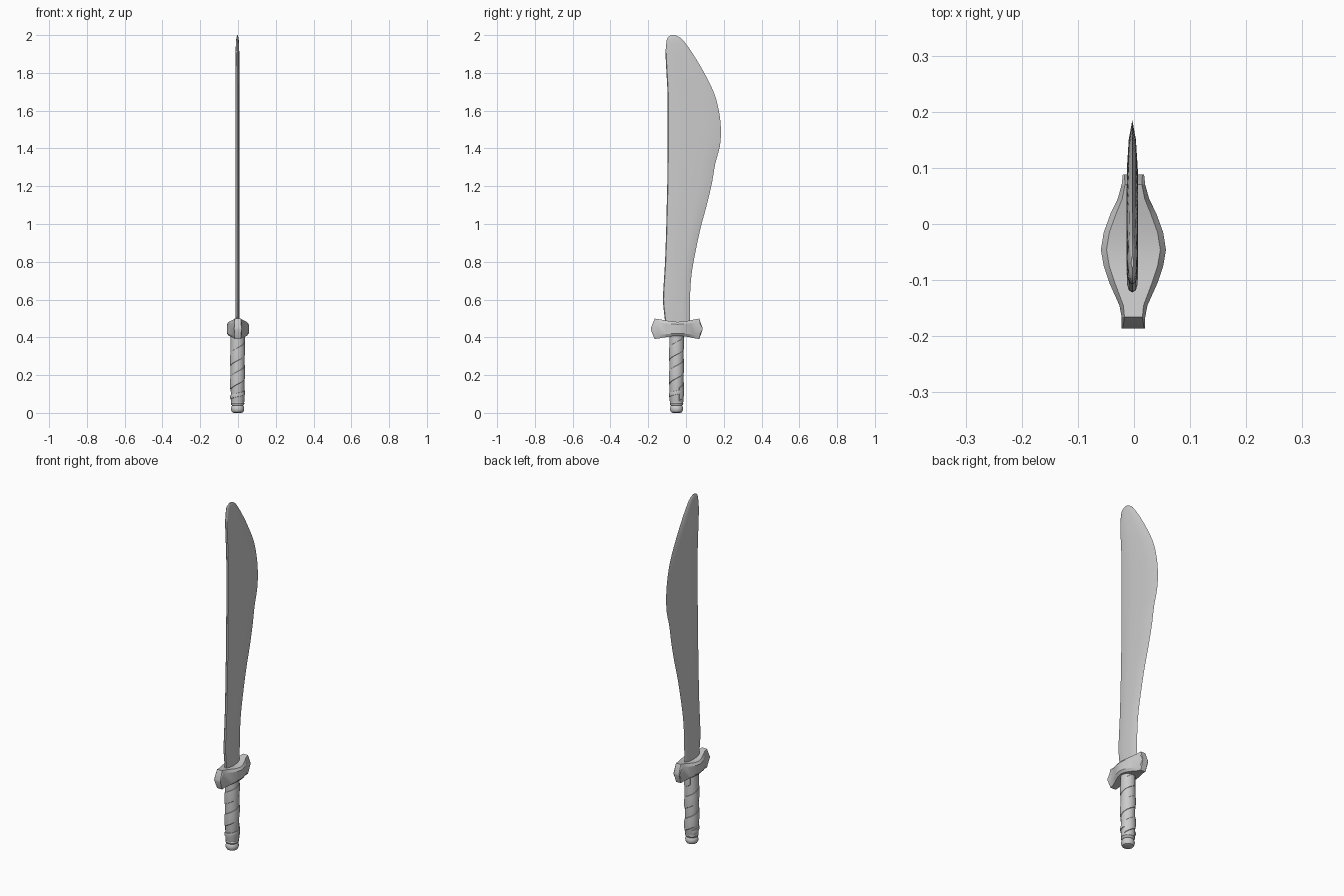
import bpy, bmesh, math

if "Cube" in bpy.data.objects:
    bpy.data.objects.remove(bpy.data.objects["Cube"])


def make(name, rings, angle=30, cap=True):
    """Loft closed rings of equal length into a mesh object."""
    bm = bmesh.new()
    rows = [[bm.verts.new(p) for p in r] for r in rings]
    n = len(rows[0])
    for a, b in zip(rows, rows[1:]):
        for i in range(n):
            j = (i + 1) % n
            bm.faces.new((a[i], a[j], b[j], b[i]))
    if cap:
        bm.faces.new(rows[0])
        bm.faces.new(rows[-1])
    bmesh.ops.recalc_face_normals(bm, faces=bm.faces)
    me = bpy.data.meshes.new(name)
    bm.to_mesh(me)
    bm.free()
    ob = bpy.data.objects.new(name, me)
    bpy.context.collection.objects.link(ob)
    bpy.ops.object.select_all(action='DESELECT')
    ob.select_set(True)
    bpy.context.view_layer.objects.active = ob
    bpy.ops.object.shade_smooth_by_angle(angle=math.radians(angle))
    return ob


def smooth_rows(rows, steps):
    """Catmull-Rom interpolation through rows of numbers."""
    out = []
    for i in range(len(rows) - 1):
        p0, p1 = rows[max(i - 1, 0)], rows[i]
        p2, p3 = rows[i + 1], rows[min(i + 2, len(rows) - 1)]
        for s in range(steps):
            t = s / steps
            out.append([0.5 * (2 * b + (c - a) * t + (2 * a - 5 * b + 4 * c - d) * t * t
                               + (3 * b - a - 3 * c + d) * t ** 3)
                        for a, b, c, d in zip(p0, p1, p2, p3)])
    out.append(list(rows[-1]))
    return out


CX, CY = -0.002, -0.05   # grip axis

# Blade: height, spine y, cutting edge y, half thickness
outline = [
    (0.46, -0.108, 0.020, 0.0100), (0.52, -0.115, 0.020, 0.0105),
    (0.60, -0.122, 0.021, 0.0105), (0.70, -0.117, 0.026, 0.0105),
    (0.80, -0.111, 0.040, 0.0105), (0.97, -0.105, 0.075, 0.0105),
    (1.10, -0.102, 0.110, 0.0105), (1.22, -0.099, 0.138, 0.0105),
    (1.32, -0.098, 0.155, 0.0105), (1.41, -0.097, 0.179, 0.0105),
    (1.50, -0.097, 0.185, 0.0105), (1.60, -0.097, 0.174, 0.0105),
    (1.70, -0.098, 0.146, 0.0105), (1.81, -0.104, 0.091, 0.0105),
    (1.90, -0.108, 0.037, 0.0100), (1.96, -0.104, -0.005, 0.0080),
    (1.985, -0.098, -0.028, 0.0055), (2.00, -0.078, -0.058, 0.0020)]
rings = []
for z, b, e, h in smooth_rows(outline, 3):
    w = e - b
    half = [(b + min(.004, .1 * w), .6), (b + min(.015, .2 * w), .9),
            (b + .35 * w, 1), (e - .3 * w, .92), (e - .12 * w, .6)]
    ring = [(CX - .001, b, z)]
    ring += [(CX - .001 + h * k, y, z) for y, k in half]
    ring += [(CX - .001, e, z)]
    ring += [(CX - .001 - h * k, y, z) for y, k in reversed(half)]
    rings.append(ring)
make("blade", rings, 40)

# Guard: y, outer half width, flat half width, half height
sections = [(-.186, .021, .019, .004), (-.166, .021, .016, .054), (-.145, .025, .018, .051),
            (-.105, .043, .033, .044), (-.075, .053, .043, .039), (-.046, .058, .048, .037),
            (-.015, .053, .043, .039), (.018, .041, .031, .044), (.045, .028, .020, .050),
            (.070, .021, .015, .054), (.088, .019, .016, .004)]
rings = []
for y, o, f, h in sections:
    m, c = h * .65, .445
    rings.append([(x - .001, y, c + z) for x, z in
                  ((f, h), (o, m), (o, -m), (f, -h), (-f, -h), (-o, -m), (-o, m), (-f, h))])
make("guard", rings, 25)


def lathe(name, profile, n=24):
    return make(name, [[(CX + r * math.cos(2 * math.pi * i / n),
                         CY + r * math.sin(2 * math.pi * i / n), z) for i in range(n)]
                       for r, z in profile])


# Grip core and beaded pommel
lathe("grip", [(.033, .052), (.036, .06), (.037, .20), (.038, .43)])
lathe("pommel", [(.020, 0), (.029, .004), (.034, .014), (.035, .024), (.032, .034),
                 (.029, .039), (.034, .043), (.036, .049), (.034, .055), (.028, .058)], 24)


def wrap(name, z0, z1, pitch, width, start):
    """Raised spiral strip around the grip."""
    steps = int(24 * (z1 - z0) / pitch)
    rings = []
    for i in range(steps + 1):
        a = start + 2 * math.pi * i / 24
        z = z0 + pitch * i / 24
        rings.append([(CX + r * math.cos(a), CY + r * math.sin(a), z + dz * width)
                      for r, dz in ((.034, -.5), (.039, -.44), (.0405, 0), (.039, .44), (.034, .5))])
    return make(name, rings, 35)


# Leather wrap, plus a tighter binding near the pommel
wrap("grip_wrap", .10, .385, .125, .075, 0.4)
wrap("lower_binding", .075, .115, .05, .022, 2.2)
